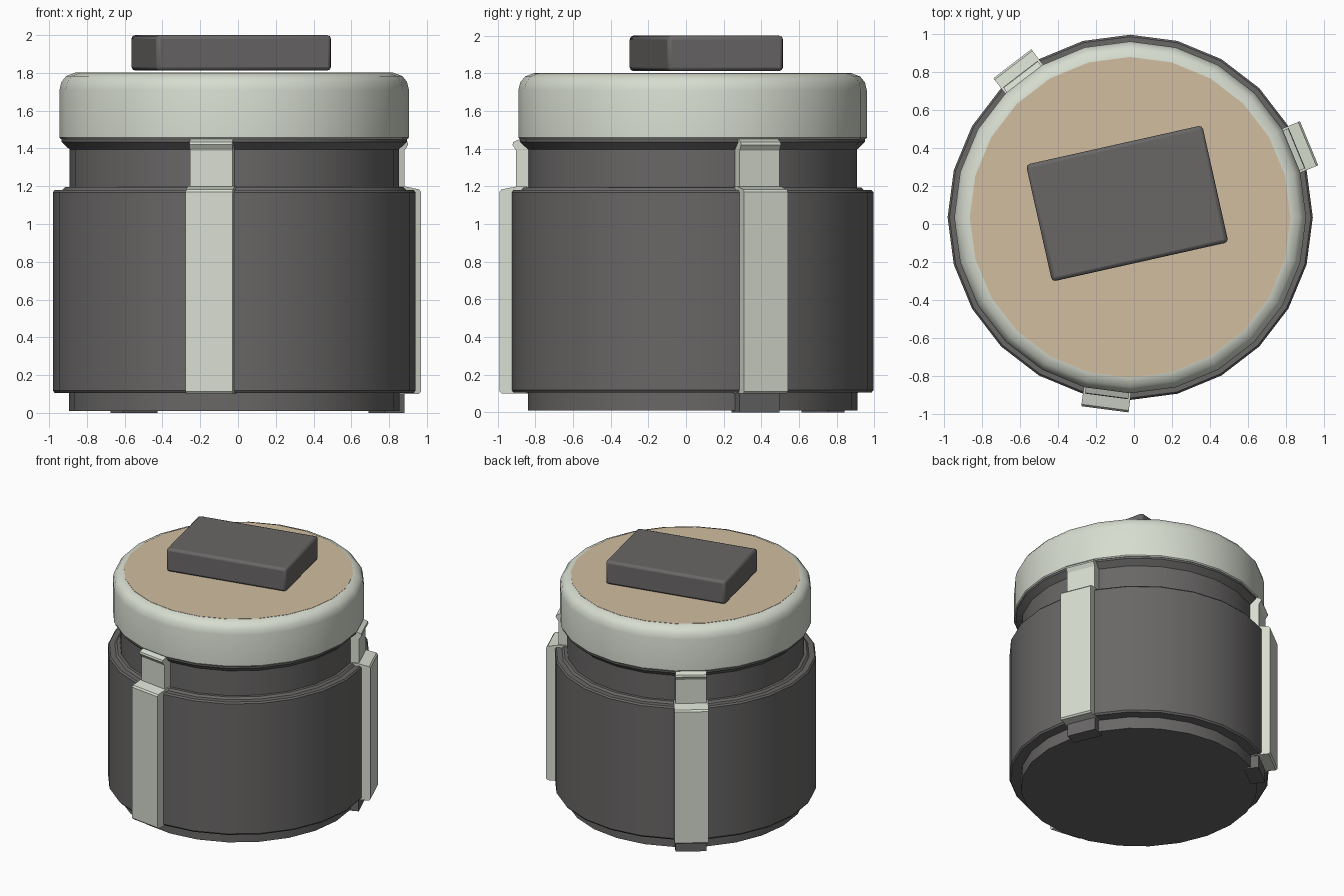
import bpy, bmesh
from math import pi, sin, cos, radians
from mathutils import Matrix, Vector

cube = bpy.data.objects.get("Cube")
if cube:
    bpy.data.objects.remove(cube, do_unlink=True)

SIDES = 24
AXIS = Vector((-0.02, 0.035, 0))
HALF = pi / SIDES


def material(name, rgb):
    m = bpy.data.materials.new(name)
    m.use_nodes = True
    col = (*rgb, 1)
    m.diffuse_color = col
    bsdf = next(n for n in m.node_tree.nodes if n.type == 'BSDF_PRINCIPLED')
    bsdf.inputs["Base Color"].default_value = col
    bsdf.inputs["Roughness"].default_value = 0.7
    return m


DARK = material("dark grey", (0.14, 0.135, 0.133))
PALE = material("pale grey green", (0.68, 0.72, 0.63))
TAN = material("tan", (0.64, 0.51, 0.35))


def finish(name, bm, mat, smooth=None, bevel=0, segments=1):
    bmesh.ops.recalc_face_normals(bm, faces=bm.faces)
    me = bpy.data.meshes.new(name)
    bm.to_mesh(me)
    bm.free()
    me.materials.append(mat)
    ob = bpy.data.objects.new(name, me)
    bpy.context.collection.objects.link(ob)
    if bevel:
        mod = ob.modifiers.new("soft edges", 'BEVEL')
        mod.width = bevel
        mod.segments = segments
    if smooth:
        bpy.ops.object.select_all(action='DESELECT')
        ob.select_set(True)
        bpy.context.view_layer.objects.active = ob
        bpy.ops.object.shade_smooth_by_angle(angle=radians(smooth))
    return ob


def lathe(name, profile, mat, smooth=28):
    """Closed turned solid from (radius, z) points, bottom to top."""
    bm = bmesh.new()
    rings = [[bm.verts.new(AXIS + Vector((r * cos(2 * HALF * i), r * sin(2 * HALF * i), z)))
              for i in range(SIDES)] for r, z in profile]
    for a, b in zip(rings, rings[1:]):
        for i in range(SIDES):
            j = (i + 1) % SIDES
            bm.faces.new((a[i], a[j], b[j], b[i]))
    bm.faces.new(rings[0])
    bm.faces.new(rings[-1])
    return finish(name, bm, mat, smooth)


def strap(name, angle, facet_radius, profile, mat, bevel=0):
    """Block standing proud of one facet; profile is (height above facet, z)."""
    flat = facet_radius * cos(HALF)
    half = facet_radius * sin(HALF)
    turn = Matrix.Translation(AXIS) @ Matrix.Rotation(radians(angle), 4, 'Z')
    bm = bmesh.new()
    left, right = [[bm.verts.new(turn @ Vector((flat + h, y, z))) for h, z in profile]
                   for y in (-half, half)]
    n = len(profile)
    bm.faces.new(left)
    bm.faces.new(right)
    for i in range(n):
        j = (i + 1) % n
        bm.faces.new((left[i], left[j], right[j], right[i]))
    return finish(name, bm, mat, bevel=bevel)


# Container: base, wide body and neck flaring out under the lid
lathe("base", [(0.875, 0.01), (0.875, 0.12)], DARK)
lathe("body", [(0.86, 0.105), (0.95, 0.105), (0.96, 0.118), (0.96, 1.168),
               (0.95, 1.18), (0.91, 1.18), (0.895, 1.195), (0.86, 1.195)], DARK)
lathe("neck", [(0.872, 1.15), (0.872, 1.395), (0.915, 1.435), (0.915, 1.46)], DARK)

# Rounded lid with an inlaid disc
lathe("lid", [(0.9, 1.45), (0.918, 1.45), (0.925, 1.458), (0.925, 1.71), (0.915, 1.752),
              (0.89, 1.783), (0.845, 1.8)], PALE, 35)
lathe("lid_disc", [(0.843, 1.795), (0.843, 1.802)], TAN)

# Three straps, each following the steps of the container
for side, angle in (("front", -97.5), ("left", 22.5), ("back_right", 127.5)):
    strap(side + "_lower_strap", angle, 0.96,
          [(-0.08, 0.1), (0.055, 0.1), (0.066, 0.112), (0.066, 1.17),
           (0.056, 1.183), (-0.03, 1.2), (-0.08, 1.2)], PALE)
    strap(side + "_upper_strap", angle, 0.875,
          [(-0.03, 1.17), (0.062, 1.17), (0.062, 1.39), (0.082, 1.42),
           (0.078, 1.435), (0.04, 1.452), (-0.03, 1.452)], PALE)
    if side != "front":
        strap(side + "_strap_foot", angle, 0.875,
              [(-0.05, 0), (0.06, 0), (0.06, 0.11), (-0.05, 0.11)], DARK)

# Block resting askew on the lid
bm = bmesh.new()
bmesh.ops.create_cube(bm, size=1, matrix=Matrix.Translation((-0.036, 0.108, 1.906))
                      @ Matrix.Rotation(radians(12.6), 4, 'Z')
                      @ Matrix.Diagonal((0.95, 0.63, 0.188, 1)))
finish("top_block", bm, DARK, smooth=40, bevel=0.02, segments=2)
